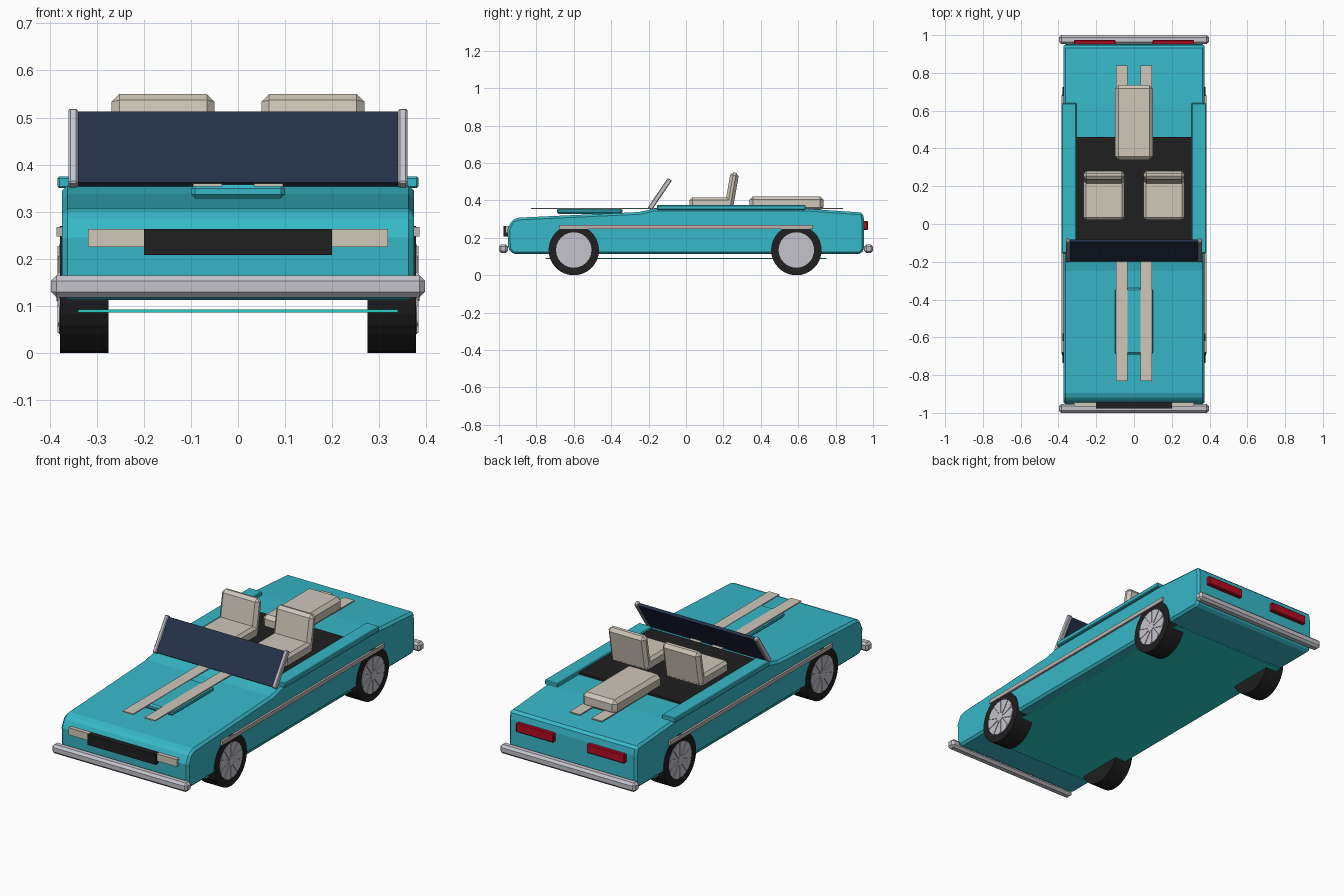
import bpy, bmesh, math
from mathutils import Matrix, Vector

cube = bpy.data.objects.get("Cube")
if cube:
    bpy.data.objects.remove(cube, do_unlink=True)


def material(name, r, g, b):
    m = bpy.data.materials.new(name)
    m.use_nodes = True
    m.diffuse_color = (r, g, b, 1)
    m.node_tree.nodes["Principled BSDF"].inputs["Base Color"].default_value = (r, g, b, 1)
    return m


TEAL = material("teal paint", 0.038, 0.48, 0.58)
GLOW = material("green teal glow", 0.02, 0.64, 0.57)
BLACK = material("black rubber", 0.014, 0.014, 0.014)
CHROME = material("chrome", 0.55, 0.55, 0.60)
CREAM = material("cream", 0.62, 0.57, 0.49)
NAVY = material("navy glass", 0.018, 0.031, 0.067)
RED = material("red lamp", 0.45, 0.004, 0.016)
TRIM = material("warm grey trim", 0.50, 0.45, 0.43)


def finish(name, bm, mat, bevel=0, segments=1):
    bmesh.ops.recalc_face_normals(bm, faces=bm.faces)
    mesh = bpy.data.meshes.new(name)
    bm.to_mesh(mesh)
    bm.free()
    mesh.materials.append(mat)
    ob = bpy.data.objects.new(name, mesh)
    bpy.context.scene.collection.objects.link(ob)
    if bevel:
        mod = ob.modifiers.new("Bevel", "BEVEL")
        mod.width = bevel
        mod.segments = segments
        mod.limit_method = "ANGLE"
    return ob


def box(name, mat, x, y, z, bevel=0, tilt=0):
    """Box from (min, max) spans; tilt leans it about x through its centre."""
    spans = (x, y, z)
    centre = Vector([(a + b) / 2 for a, b in spans])
    size = [b - a for a, b in spans]
    bm = bmesh.new()
    m = Matrix.Translation(centre) @ Matrix.Rotation(tilt, 4, "X") @ Matrix.Diagonal((*size, 1))
    bmesh.ops.create_cube(bm, size=1, matrix=m)
    return finish(name, bm, mat, bevel)


def extrude_profile(name, mat, points, half_width, bevel):
    """Side profile of (y, z) points extruded across the car."""
    bm = bmesh.new()
    face = bm.faces.new([bm.verts.new((-half_width, y, z)) for y, z in points])
    out = bmesh.ops.extrude_face_region(bm, geom=[face])
    verts = [v for v in out["geom"] if isinstance(v, bmesh.types.BMVert)]
    bmesh.ops.translate(bm, verts=verts, vec=(2 * half_width, 0, 0))
    return finish(name, bm, mat, bevel)


def disc(name, mat, centre, radius, depth, sides, bevel=0):
    """Cylinder with its axis across the car."""
    bm = bmesh.new()
    m = Matrix.Translation(centre) @ Matrix.Rotation(math.pi / 2, 4, "Y")
    bmesh.ops.create_cone(bm, cap_ends=True, segments=sides, radius1=radius,
                          radius2=radius, depth=depth, matrix=m)
    return finish(name, bm, mat, bevel)


def both(side, a, b):
    return (a, b) if side > 0 else (-b, -a)


SIDES = ((1, "left"), (-1, "right"))

# Body shell
extrude_profile("body", TEAL, [
    (-0.925, 0.113), (-0.95, 0.14), (-0.955, 0.245), (-0.93, 0.295), (-0.895, 0.308),
    (-0.25, 0.338), (-0.17, 0.356), (0.64, 0.356), (0.945, 0.335),
    (0.953, 0.29), (0.953, 0.14), (0.935, 0.113)], 0.374, 0.012)

# Hood scoop, cockpit floor, underside glow plate
box("hood_scoop", TEAL, (-0.1, 0.1), (-0.69, -0.34), (0.328, 0.358), 0.009)
box("cockpit_floor", BLACK, (-0.305, 0.305), (-0.15, 0.46), (0.34, 0.366))
box("underglow_plate", GLOW, (-0.34, 0.34), (-0.75, 0.75), (0.086, 0.092))

# Windscreen leaning back
LEAN = -math.atan2(0.105, 0.155)
box("windscreen_glass", NAVY, (-0.342, 0.342), (-0.148, -0.132), (0.342, 0.524), 0, LEAN)

# Bumpers
for end, name in ((-1, "front_bumper"), (1, "rear_bumper")):
    box(name, CHROME, (-0.397, 0.397), both(end, 0.952, 1.0), (0.118, 0.165), 0.012)

# Grille and rear cushion
box("grille", BLACK, (-0.2, 0.2), (-0.977, -0.94), (0.208, 0.263))
box("rear_cushion", CREAM, (-0.1, 0.1), (0.34, 0.735), (0.345, 0.422), 0.018)

for s, side in SIDES:
    # Lamps
    box(side + "_headlight", CREAM, both(s, 0.2, 0.318), (-0.966, -0.94), (0.225, 0.263))
    box(side + "_tail_lamp", RED, both(s, 0.098, 0.318), (0.94, 0.973), (0.243, 0.29), 0.004)
    # Racing stripe, door rail, side trim, windscreen pillar
    box(side + "_stripe", CREAM, both(s, 0.034, 0.095), (-0.83, 0.84), (0.354, 0.36))
    box(side + "_door_rail", TEAL, both(s, 0.305, 0.383), (-0.155, 0.64), (0.35, 0.375), 0.004)
    box(side + "_side_trim", TRIM, both(s, 0.37, 0.385), (-0.68, 0.68), (0.247, 0.268))
    box(side + "_pillar", CHROME, both(s, 0.34, 0.36), (-0.153, -0.127), (0.338, 0.53), 0.004, LEAN)
    # Seat
    box(side + "_seat_base", CREAM, both(s, 0.05, 0.268), (0.02, 0.25), (0.345, 0.416), 0.014)
    box(side + "_seat_back", CREAM, both(s, 0.05, 0.268), (0.222, 0.268), (0.36, 0.55), 0.016,
        -math.radians(10))
    # Wheels with ten-spoke hubs
    for y, end in ((-0.6, "front"), (0.59, "rear")):
        name = end + "_" + side
        disc(name + "_tyre", BLACK, (s * 0.3265, y, 0.135), 0.135, 0.103, 32)
        disc(name + "_rim", CHROME, (s * 0.355, y, 0.135), 0.095, 0.05, 24)
        disc(name + "_hub", CHROME, (s * 0.36, y, 0.135), 0.024, 0.05, 12)
        bm = bmesh.new()
        for i in range(5):
            m = (Matrix.Translation((s * 0.379, y, 0.135)) @ Matrix.Rotation(i * math.pi / 5, 4, "X")
                 @ Matrix.Diagonal((0.009, 0.013, 0.184, 1)))
            bmesh.ops.create_cube(bm, size=1, matrix=m)
        finish(name + "_spokes", bm, CHROME)
